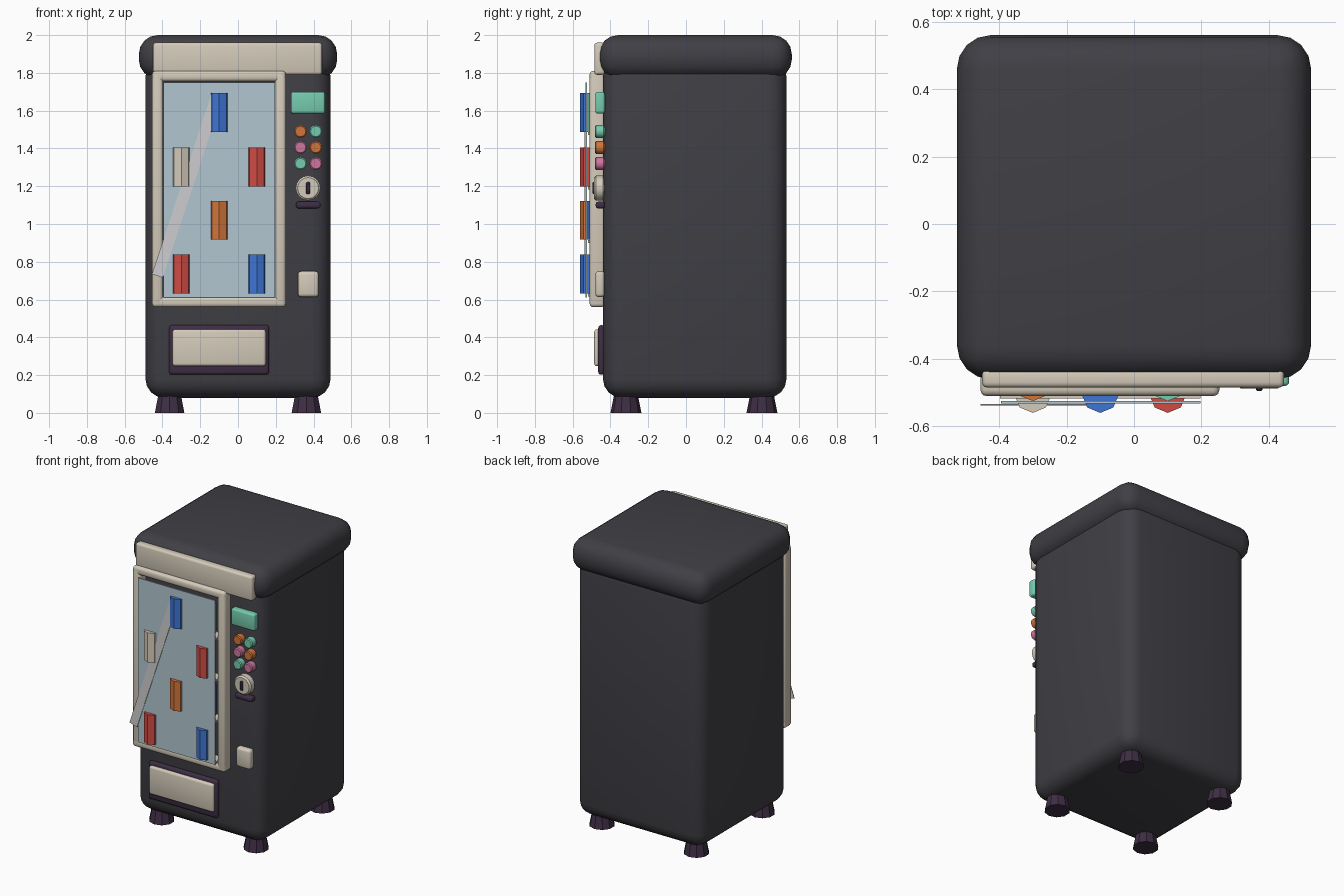
import bpy, math

if "Cube" in bpy.data.objects:
    bpy.data.objects.remove(bpy.data.objects["Cube"])

def srgb(r, g, b):
    f = lambda c: (c / 255 / 12.92) if c < 10 else ((c / 255 + 0.055) / 1.055) ** 2.4
    return (f(r), f(g), f(b), 1)

MATS = {}
for name, rgb in {
    "charcoal": (64, 63, 69), "cream": (212, 203, 186), "plum": (62, 46, 68),
    "glass_blue": (178, 198, 208), "glare_grey": (206, 206, 208), "red": (208, 76, 69),
    "blue": (62, 117, 213), "orange": (208, 117, 58), "teal": (118, 203, 175),
    "pink": (208, 118, 158),
}.items():
    MATS[name] = bpy.data.materials.new(name)
    MATS[name].diffuse_color = srgb(*rgb)


def finish(name, mat, bevel=0, segments=3):
    ob = bpy.context.object
    ob.name = name
    ob.data.materials.append(MATS[mat])
    bpy.ops.object.transform_apply(location=False, rotation=False, scale=True)
    if bevel:
        mod = ob.modifiers.new("bevel", "BEVEL")
        mod.width, mod.segments = bevel, segments
        mod.limit_method = 'ANGLE'
        bpy.ops.object.modifier_apply(modifier="bevel")
        bpy.ops.object.shade_smooth_by_angle(angle=math.radians(40))
    return ob


def box(name, mat, x, y, z, bevel=0, segments=3):
    """Box from (min, max) ranges on each axis."""
    bpy.ops.mesh.primitive_cube_add(size=1, location=[(a + b) / 2 for a, b in (x, y, z)])
    bpy.context.object.scale = [b - a for a, b in (x, y, z)]
    return finish(name, mat, bevel, segments)


def disc(name, mat, x, z, r, y, sides=12, bevel=0.006):
    """Short cylinder facing forward, from the cabinet front out to y."""
    bpy.ops.mesh.primitive_cylinder_add(vertices=sides, radius=r, depth=-0.43 - y,
                                        location=(x, (y - 0.43) / 2, z),
                                        rotation=(math.pi / 2, 0, 0))
    return finish(name, mat, bevel, 1)


# Cabinet and overhanging cap
box("cabinet", "charcoal", (-0.49, 0.49), (-0.44, 0.532), (0.08, 1.88), 0.1, 4)
box("cap", "charcoal", (-0.525, 0.525), (-0.46, 0.56), (1.77, 2.0), 0.1, 4)

# Tapered feet
for x in (-0.362, 0.362):
    for y in (-0.318, 0.402):
        bpy.ops.mesh.primitive_cone_add(vertices=10, radius1=0.082, radius2=0.056,
                                        depth=0.13, location=(x, y, 0.065))
        finish("foot", "plum")

# Header sign panel
box("header_panel", "cream", (-0.45, 0.445), (-0.485, -0.43), (1.79, 1.96), 0.015)

# Window frame
FY = (-0.51, -0.43)
for x in ((-0.455, -0.397), (0.195, 0.253)):
    box("frame_side", "cream", x, FY, (0.56, 1.81), 0.018)
for z in ((0.56, 0.615), (1.755, 1.81)):
    box("frame_rail", "cream", (-0.455, 0.253), FY, z, 0.018)

# Glass and slanted glare strip
box("window_glass", "glass_blue", (-0.395, 0.197), (-0.532, -0.525), (0.612, 1.75))
glare = box("glare_strip", "glare_grey", (-0.3, -0.24), (-0.538, -0.534), (0.7, 1.7))
glare.rotation_euler.y = math.radians(18.3)

# Shelves and cans, alternating in front of and behind the glass
ROWS = [(1.59, ("orange", "blue", "teal")), (1.302, ("cream", "pink", "red")),
        (1.02, ("teal", "orange", "blue")), (0.735, ("red", "cream", "blue"))]
for r, (z, colours) in enumerate(ROWS):
    box("shelf", "cream", (-0.397, 0.197), (-0.518, -0.43), (z - 0.12, z - 0.104))
    for c, colour in enumerate(colours):
        y = -0.505 if (r + c) % 2 else -0.47
        bpy.ops.mesh.primitive_cylinder_add(vertices=8, radius=0.055, depth=0.205,
                                            location=(-0.3 + 0.2 * c, y, z))
        finish("can", colour)

# Display and selection buttons
box("display", "teal", (0.28, 0.46), (-0.48, -0.43), (1.585, 1.70), 0.012)
BUTTONS = [("orange", "teal"), ("pink", "orange"), ("teal", "pink")]
for r, pair in enumerate(BUTTONS):
    for c, colour in enumerate(pair):
        disc("button", colour, 0.331 + 0.081 * c, 1.49 - 0.085 * r, 0.034, -0.482)

# Coin slot, coin ledge and return door
disc("coin_plate", "cream", 0.371, 1.19, 0.066, -0.487, 16, 0.01)
box("coin_slot", "plum", (0.361, 0.381), (-0.495, -0.47), (1.158, 1.222), 0.004, 1)
box("coin_ledge", "plum", (0.307, 0.437), (-0.478, -0.43), (1.083, 1.118), 0.012)
box("return_door", "cream", (0.317, 0.427), (-0.48, -0.43), (0.613, 0.75), 0.018)

# Delivery hatch
box("hatch_surround", "plum", (-0.365, 0.165), (-0.465, -0.43), (0.202, 0.465), 0.016)
box("hatch_flap", "cream", (-0.347, 0.147), (-0.486, -0.43), (0.248, 0.442), 0.014)

for m in bpy.data.materials:
    if m.users and not m.is_grease_pencil:
        m.use_nodes = True
        m.node_tree.nodes["Principled BSDF"].inputs["Base Color"].default_value = m.diffuse_color
